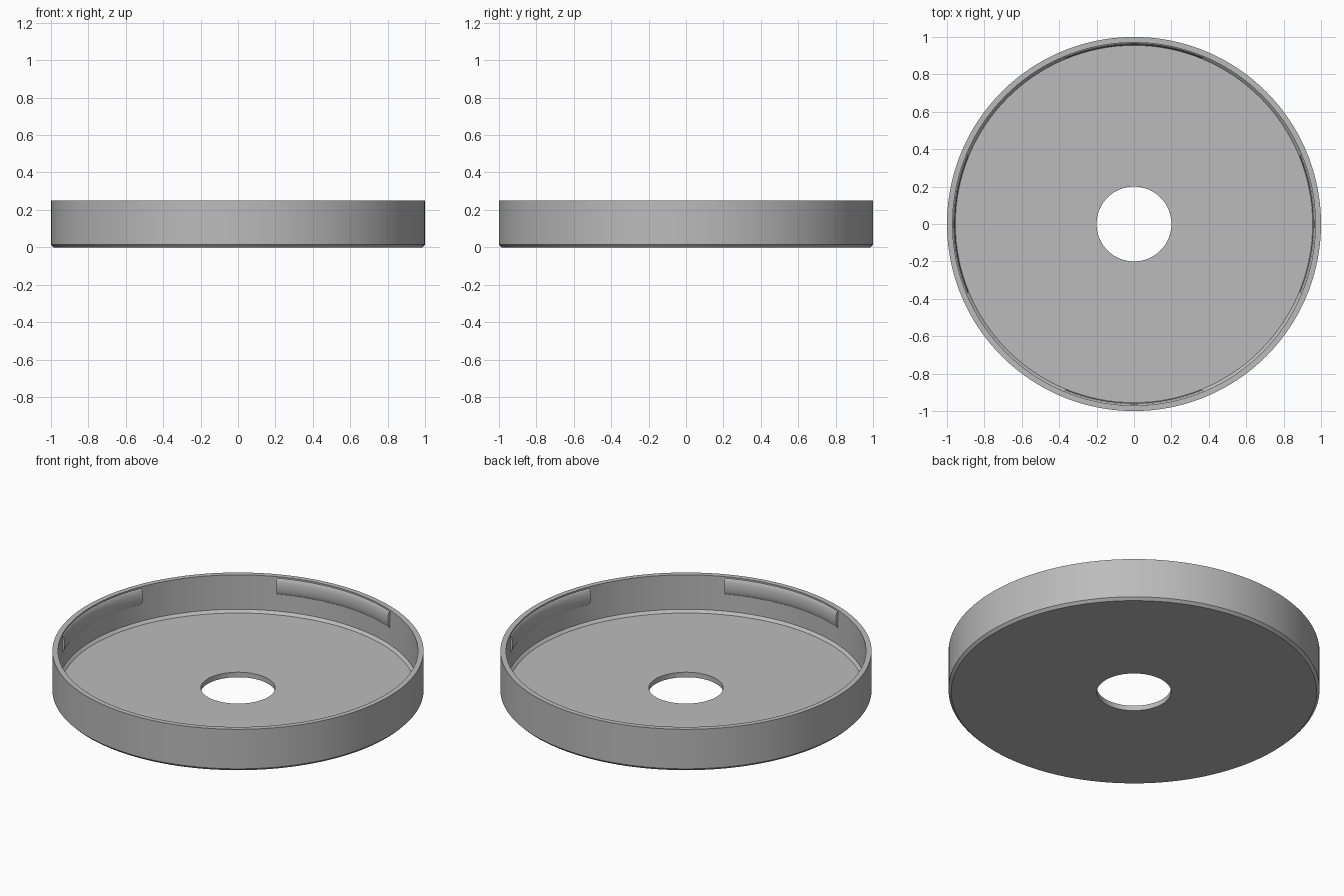
import bpy, bmesh
from math import sin, cos, pi, radians

if "Cube" in bpy.data.objects:
    bpy.data.objects.remove(bpy.data.objects["Cube"], do_unlink=True)

grey = bpy.data.materials.new("plain_grey")
grey.use_nodes = True
grey.diffuse_color = (0.5, 0.5, 0.5, 1)
grey.node_tree.nodes["Principled BSDF"].inputs["Base Color"].default_value = (0.5, 0.5, 0.5, 1)


def sweep(name, profile, start, end, steps, closed):
    """Revolve a closed (radius, height) profile around the z axis."""
    bm = bmesh.new()
    count = steps if closed else steps + 1
    rings = []
    for i in range(count):
        a = start + (end - start) * i / steps
        rings.append([bm.verts.new((r * cos(a), r * sin(a), z)) for r, z in profile])
    n = len(profile)
    for i in range(steps):
        a, b = rings[i], rings[(i + 1) % count]
        for j in range(n):
            k = (j + 1) % n
            bm.faces.new((a[j], b[j], b[k], a[k]))
    if not closed:
        bm.faces.new(rings[0])
        bm.faces.new(rings[-1])
    bmesh.ops.recalc_face_normals(bm, faces=bm.faces)
    mesh = bpy.data.meshes.new(name)
    bm.to_mesh(mesh)
    bm.free()
    mesh.materials.append(grey)
    obj = bpy.data.objects.new(name, mesh)
    bpy.context.collection.objects.link(obj)
    bpy.ops.object.select_all(action="DESELECT")
    obj.select_set(True)
    bpy.context.view_layer.objects.active = obj
    bpy.ops.object.shade_smooth_by_angle(angle=radians(25))
    return obj


# Lid: floor with centre hole, chamfered corners and thin upright wall
WALL, HEIGHT, FLOOR = 0.97, 0.25, 0.03
lid = [(0.2, 0), (0.985, 0), (1, 0.015), (1, HEIGHT), (WALL, HEIGHT),
       (WALL, FLOOR + 0.015), (WALL - 0.015, FLOOR), (0.2, FLOOR)]
sweep("lid_body", lid, 0, 2 * pi, 160, True)

# Four shallow rounded snap ridges inside the wall
bump = [(WALL + 0.01, 0.145)]
bump += [(WALL - 0.013 * cos(t), 0.193 + 0.048 * sin(t))
         for t in (pi * (i / 10 - 0.5) for i in range(11))]
bump += [(WALL + 0.01, 0.241)]
for q, side in enumerate(("left", "back", "right", "front")):
    mid = q * pi / 2
    sweep("snap_ridge_" + side, bump, mid - pi / 8, mid + pi / 8, 20, False)
